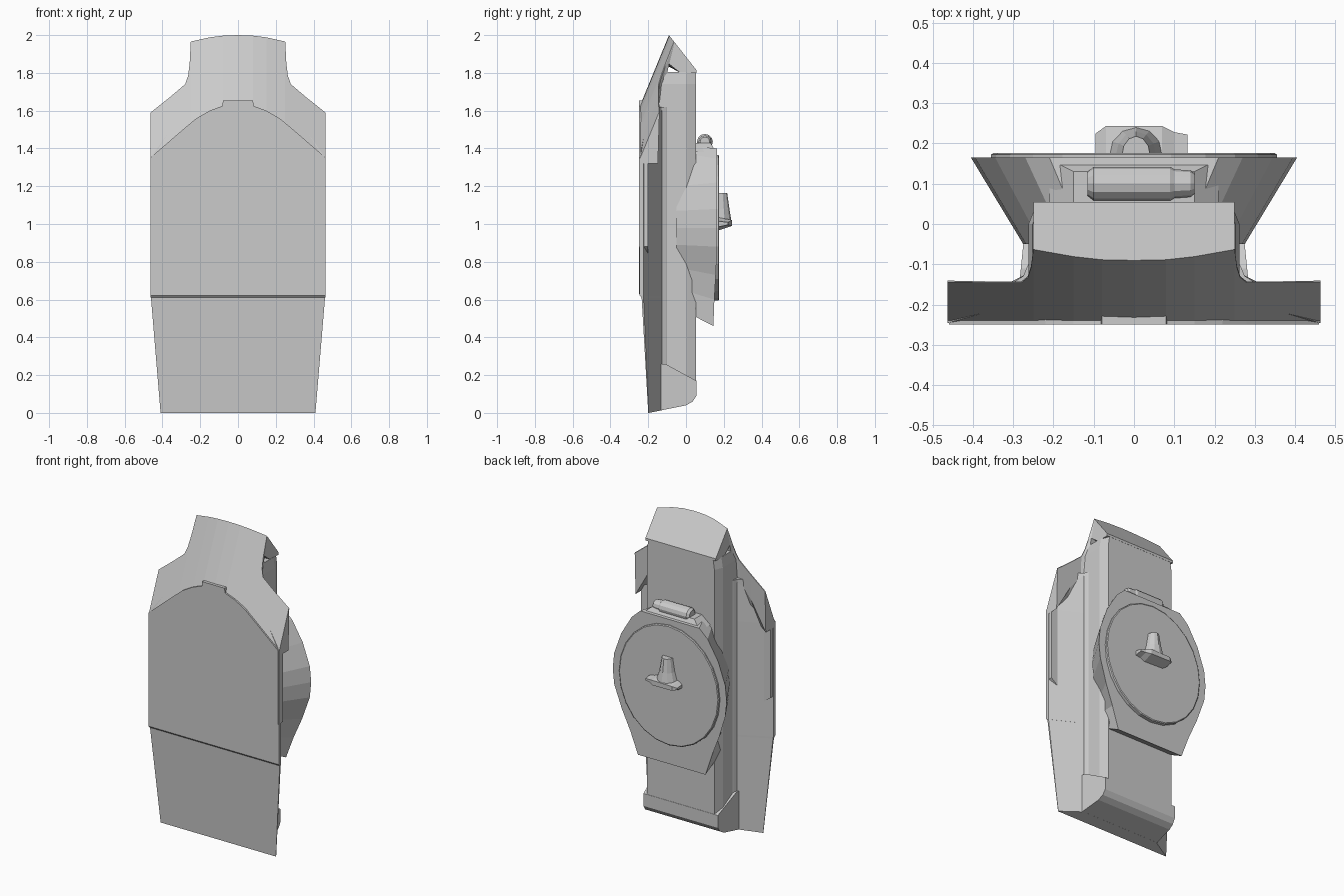
import bpy, bmesh, math

if "Cube" in bpy.data.objects:
    bpy.data.objects.remove(bpy.data.objects["Cube"])

grey = bpy.data.materials.new("plain grey")
grey.diffuse_color = (0.6, 0.6, 0.6, 1)
grey.use_nodes = True
grey.node_tree.nodes["Principled BSDF"].inputs["Base Color"].default_value = grey.diffuse_color


def loft(name, rings):
    """Skin matching closed rings of points and cap both ends."""
    bm = bmesh.new()
    vs = [[bm.verts.new(p) for p in r] for r in rings]
    n = len(rings[0])
    for a, b in zip(vs, vs[1:]):
        for i in range(n):
            j = (i + 1) % n
            bm.faces.new((a[i], a[j], b[j], b[i]))
    bm.faces.new(vs[0])
    bm.faces.new(vs[-1])
    bmesh.ops.recalc_face_normals(bm, faces=bm.faces)
    me = bpy.data.meshes.new(name)
    bm.to_mesh(me)
    bm.free()
    me.materials.append(grey)
    ob = bpy.data.objects.new(name, me)
    bpy.context.collection.objects.link(ob)
    return ob


def both(half):
    """Close a half outline (first coordinate > 0) by mirroring it."""
    return half + [(-a, b) for a, b in reversed(half) if a > 0]


def at_z(pts, z):
    return [(x, y, z) for x, y in pts]


def at_y(pts, y):
    return [(x, y, z) for x, z in pts]


def rect(w, y0, y1, z):
    return [(-w, y0, z), (w, y0, z), (w, y1, z), (-w, y1, z)]


# Arched seam where the flat front meets the sloping hood
SEAM = [(0, 1.635), (.08, 1.628), (.15, 1.6), (.22, 1.56), (.28, 1.51), (.46, 1.355)]


def interp(pts, x):
    for (a, p), (b, q) in zip(pts, pts[1:]):
        if x <= b:
            return p + (q - p) * (x - a) / (b - a)
    return pts[-1][1]


def slope_y(x, z):
    return -.24 + .41 * (z - interp(SEAM, x))


# Front plate: section narrows toward the back; tapering skirt and upper slab
def slab(w, y0, y1, z0, z1):
    return [(-w, y0, z0), (w, y0, z0), (w, y1, z0), (.275, -.128, z1), (-.275, -.128, z1), (-w, y1, z0)]


loft("lower_skirt", [slab(.41, -.2, -.198, 0, .014), slab(.461, -.235, -.225, .612, .612)])
loft("front_slab", [slab(.462, -.235, -.225, .61, .61), slab(.463, -.246, -.225, .622, .622),
                    slab(.463, -.246, -.225, 1.35, 1.35), slab(.3, -.2, -.145, 1.58, 1.6)])

# Thin raised shield with a tab on top and curved lower edge
shield = both([(.08, 1.655), (.082, 1.625)] + SEAM[2:] +
              [(.46, .88), (.36, .8), (.25, .71), (.12, .645), (0, .63)])
loft("front_shield", [at_y(shield, -.25), at_y(shield, -.2)])

# Hood: sloping upper front with shoulders and neck
TOP = [(0, 2.0), (.08, 1.997), (.15, 1.988), (.25, 1.966), (.256, 1.85),
       (.264, 1.785), (.28, 1.74), (.36, 1.672), (.463, 1.59)]
rings = []
for x, zt in [(-x, z) for x, z in reversed(TOP[1:])] + TOP:
    a = abs(x)
    yt = slope_y(a, zt)
    low = 1.32 + .28 * min(1, (.463 - a) / .16)
    rings.append([(x, -.24, interp(SEAM, a) - .03), (x, -.24, interp(SEAM, a)), (x, yt, zt),
                  (x, max(yt + .003, -.146), zt - .004), (x, -.149, low), (x, -.22, min(low, 1.33))])
loft("hood", rings)

# Top cap sloping down to the back
rings = []
for x, zt in [(-x, z) for x, z in reversed(TOP[1:4])] + TOP[:4]:
    yt = slope_y(abs(x), zt)
    rings.append([(x, yt, zt), (x, .055, 1.815), (x, .055, 1.8), (x, -.03, 1.8), (x, yt - .03, 1.85)])
loft("top_cap", rings)

# Spine: straight neck with chamfered rear edges, flaring at the plate
core = both([(.262, -.15), (.262, 0), (.258, .01), (.24, .054)])
loft("spine", [at_z(core, .12), at_z(core, 1.74),
               at_z([(x * .96, max(y, -.1)) for x, y in core], 1.805)])
fillet = both([(.315, -.155), (.275, -.129), (.265, -.105), (.25, -.08)])
loft("spine_fillet", [at_z(fillet, .05), at_z(fillet, 1.62)])

# Foot block wrapping the lower end of the spine
foot = [(-.19, .002), (0, .04), (.035, .06), (.055, .09), (.055, .17), (-.11, .26), (-.15, .26)]
loft("foot", [[(s * (.27 - .1 * y), y, z) for y, z in foot] for s in (-1, 1)])

# Rear pod: flanks taper forward into the spine
back = both([(.21, 1.4), (.27, 1.345), (.345, 1.22), (.395, 1.08), (.405, .98),
             (.395, .88), (.345, .73), (.29, .6), (.24, .46)])
front = both([(.12, 1.42), (.17, 1.38), (.23, 1.2), (.268, 1.07), (.275, .98),
              (.268, .89), (.22, .77), (.22, .66), (.24, .56)])
loft("rear_pod", [at_y(front, -.05),
                  [(x, .165 - .02 * min(1, max(0, (.86 - z) / .35)), z) for x, z in back]])

# Thin oval cover on the pod
oval = [(.355 * math.cos(t * math.tau / 24), .98 + .385 * math.sin(t * math.tau / 24)) for t in range(24)]
loft("rear_cover", [at_y(oval, .14), at_y(oval, .172), at_y([(x * .985, .98 + (z - .98) * .985) for x, z in oval], .176)])

# Roller on top of the pod
roll = [(math.cos(t * math.tau / 12), math.sin(t * math.tau / 12)) for t in range(12)]
loft("roller", [[(x, .1 + r * c, 1.435 + r * s) for c, s in roll]
                for x, r in [(-.115, .03), (-.1, .042), (.09, .042), (.1, .036), (.14, .033), (.15, .025)]])
loft("roller_mount", [rect(.21, .04, .16, 1.38), rect(.15, .05, .13, 1.43)])

# Handle: wide pointed base with a tapering upright stem
loft("handle_base", [[(x, .17, 1 - h), (x, y, 1 - h * .3), (x, y, 1 + h * .6), (x, .17, 1 + h)]
                     for x, y, h in [(-.095, .225, .012), (-.07, .243, .03), (.07, .243, .035),
                                     (.1, .228, .02), (.133, .222, .015)]])
stem = [(math.cos(t * math.pi / 6), math.sin(t * math.pi / 6)) for t in range(7)]
loft("handle_stem", [[(.005 + w * c, .17 + d * s, z) for c, s in stem]
                     for w, d, z in [(.075, .073, 1.0), (.05, .06, 1.08), (.035, .048, 1.165)]])
